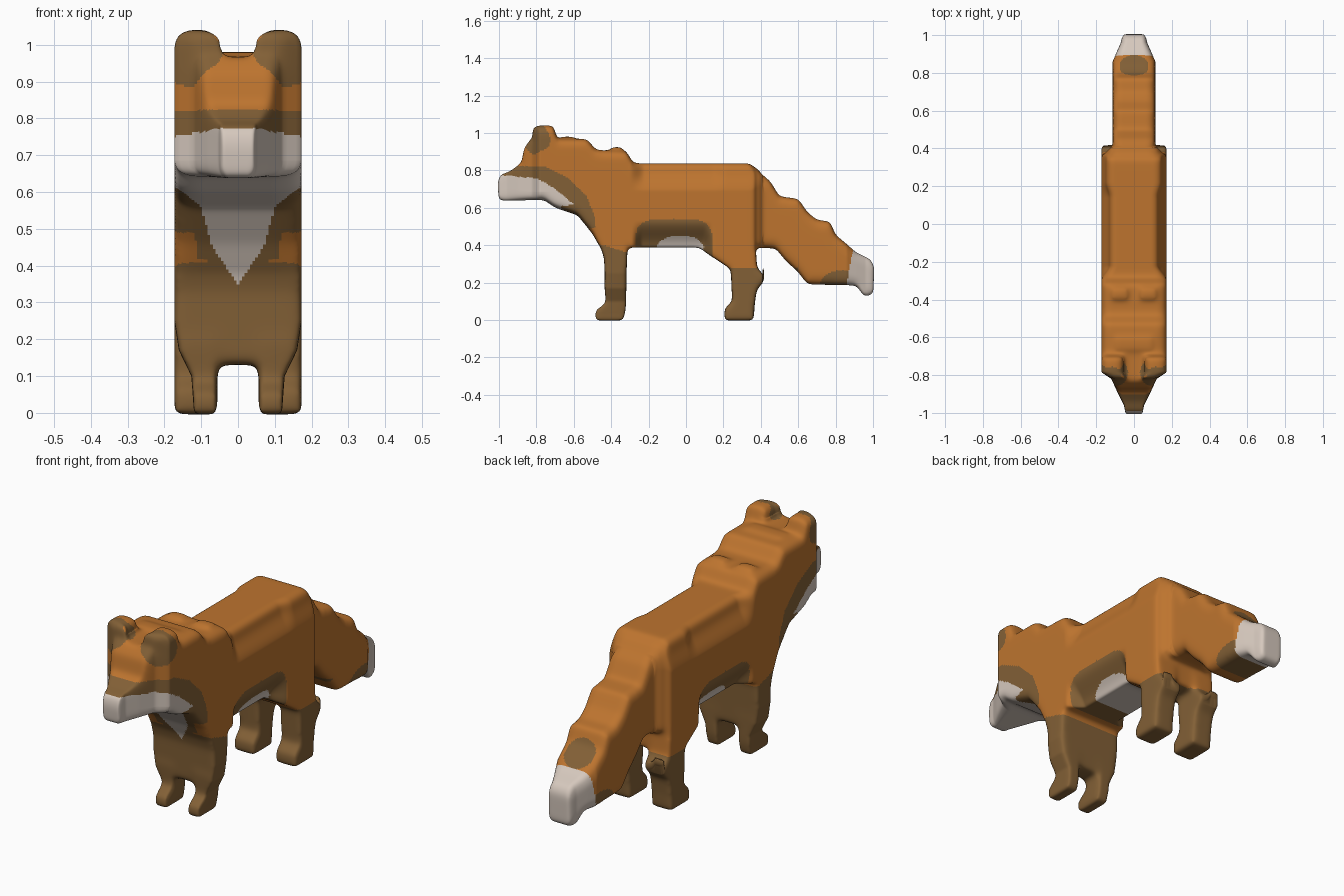
import bpy, bmesh, math
from mathutils import Vector

if "Cube" in bpy.data.objects:
    bpy.data.objects.remove(bpy.data.objects["Cube"])


def material(name, rgb):
    m = bpy.data.materials.new(name)
    m.diffuse_color = (*rgb, 1)
    m.use_nodes = True
    m.node_tree.nodes["Principled BSDF"].inputs["Base Color"].default_value = m.diffuse_color
    return m


MATS = [material("orange_fur", (0.51, 0.175, 0.028)),
        material("brown_fur", (0.225, 0.117, 0.037)),
        material("pale_fur", (0.67, 0.58, 0.51))]
ORANGE, BROWN, PALE = 0, 1, 2


def lerp(table, t):
    """Piecewise linear lookup."""
    if t <= table[0][0]:
        return table[0][1]
    for (a, u), (b, v) in zip(table, table[1:]):
        if t <= b:
            return u + (v - u) * (t - a) / (b - a)
    return table[-1][1]


def slab(bm, profile, x0, x1):
    """Side profile (y, z) extruded from x0 to x1."""
    f = bm.faces.new([bm.verts.new((x0, y, z)) for y, z in profile])
    res = bmesh.ops.extrude_face_region(bm, geom=[f])
    verts = [g for g in res["geom"] if isinstance(g, bmesh.types.BMVert)]
    bmesh.ops.translate(bm, verts=verts, vec=(x1 - x0, 0, 0))


def pair(bm, profile, x0, x1):
    slab(bm, profile, x0, x1)
    slab(bm, profile, -x1, -x0)


def sculpt(name, bm, warp, paint, rounds):
    """Fuse the slabs, soften them, then shape and colour the skin."""
    bmesh.ops.recalc_face_normals(bm, faces=bm.faces)
    bmesh.ops.triangulate(bm, faces=bm.faces)
    me = bpy.data.meshes.new(name)
    bm.to_mesh(me)
    bm.free()
    ob = bpy.data.objects.new(name, me)
    bpy.context.collection.objects.link(ob)
    r = ob.modifiers.new("fuse", 'REMESH')
    r.mode, r.voxel_size = 'VOXEL', 0.0072
    s = ob.modifiers.new("soften", 'SMOOTH')
    s.factor, s.iterations = 0.5, rounds
    skin = bpy.data.meshes.new_from_object(
        ob.evaluated_get(bpy.context.evaluated_depsgraph_get()))
    ob.modifiers.clear()
    ob.data = skin
    skin.name = name
    for v in skin.vertices:
        v.co = warp(v.co.copy())
    skin.update()
    skin.materials.clear()
    for m in MATS:
        skin.materials.append(m)
    for p in skin.polygons:
        p.use_smooth = True
        p.material_index = paint(p.center, p.normal)
    return ob


bm = bmesh.new()
W = 0.173
# head, neck and torso
slab(bm, [(-1.008, .73), (-.995, .775), (-.94, .795), (-.88, .84), (-.865, .92),
          (-.83, .967), (-.53, .968), (-.48, .908), (-.32, .903), (-.28, .837),
          (.345, .837), (.37, .80), (.37, .39), (.37, .28), (.24, .27), (.19, .305),
          (.12, .35), (.07, .388), (-.31, .388), (-.46, .39), (-.50, .46),
          (-.58, .56), (-.70, .60), (-.76, .642), (-1.0, .637)], -W, W)
# neck ruffs
slab(bm, [(-.67, .9), (-.67, .98), (-.60, .98), (-.58, .9)], -.10, .10)
pair(bm, [(-.42, .85), (-.40, .925), (-.34, .925), (-.33, .85)], .03, .12)
# ears
pair(bm, [(-.82, .92), (-.82, 1.03), (-.79, 1.04), (-.71, 1.04), (-.675, .93)], .055, W)
# joined forelimbs with split feet
slab(bm, [(-.465, .42), (-.438, .33), (-.43, .13), (-.322, .13), (-.312, .42)], -W, W)
pair(bm, [(-.438, .2), (-.428, .09), (-.485, .05), (-.485, -.004), (-.335, -.004),
          (-.322, .06), (-.318, .2)], .056, W)
# hind legs with hocks
pair(bm, [(.235, .36), (.247, .10), (.205, .06), (.205, -.004), (.362, -.004),
          (.367, .08), (.378, .16), (.42, .21), (.42, .235), (.38, .28),
          (.372, .4)], .056, W)
# rump fillet and tail
slab(bm, [(.30, .80), (.37, .81), (.40, .77), (.40, .40), (.30, .39)], -.142, .142)
slab(bm, [(.30, .80), (.37, .82), (.41, .775), (.45, .742), (.50, .66), (.60, .648),
          (.65, .575), (.70, .535), (.77, .526), (.80, .455), (.86, .405), (.91, .36),
          (.985, .325), (1.006, .29), (1.002, .14), (.955, .122), (.91, .185),
          (.65, .190), (.60, .255), (.53, .32), (.48, .382), (.37, .388),
          (.30, .40)], -.113, .113)

MUZZLE = [(-1.0, .046), (-.96, .052), (-.90, .082), (-.82, .118), (-.785, .17)]
FOOT = [(.03, .120), (.10, .125), (.17, .158), (.25, .17)]
TAIL = [(.86, .113), (.91, .092), (.96, .07), (1.0, .062)]
TAIL_MID = [(.42, .57), (.65, .39), (.85, .30), (1.0, .23)]


def bump(t, a, b, soft=.06):
    """Soft window between a and b."""
    k = max(min((t - a) / soft, (b - t) / soft, 1), 0)
    return k ** 2 * (3 - 2 * k)


def ramp(t):
    t = min(max(t, 0), 1)
    return t * t * (3 - 2 * t)


def rim(x, start, width):
    """Quarter-round falloff towards an edge, 0 to 1."""
    t = min(max((x - start) / width, 0), 1)
    return 1 - math.sqrt(1 - t * t)


def warp(c):
    x, y, z = abs(c.x), c.y, c.z
    # rounded rims on back, ears, tail, jaw and chest
    if y > .41:
        c.z -= .035 * rim(x, .06, .055) * max(-1, min(1, (z - lerp(TAIL_MID, y)) / .08))
    else:
        c.z -= .035 * rim(x, .115, .06) * ramp((z - .62) / .12) * ramp((y + .95) / .12)
        c.z -= .035 * rim(.175 - x, .07, .055) * ramp((z - .985) / .03)
        if y < -.44 and z > .35:
            c.z += .03 * rim(x, .09, .085) * ramp((.72 - z) / .06) * ramp((z - .36) / .1)
    if y < -.785:                                  # tapered muzzle
        c.x *= lerp(MUZZLE, y) / .17
    if y > .86:                                    # tapered tail tip
        c.x *= lerp(TAIL, y) / .113
    if y < -.25 and z < .25 and x > .06:           # narrow forefeet
        k = (lerp(FOOT, z) - .06) / .11
        c.x = math.copysign(.06 + (x - .06) * k, c.x)
    # tucked belly, sloped back and rump
    c.x *= 1 - .38 * bump(y, -.29, .15) * ramp((.53 - z) / .14)
    slope = .24 * bump(y, -.30, .22, .08) + .14 * bump(y, .14, .46, .08)
    c.x *= 1 - slope * ramp((z - .71) / .12)
    return c


PALE_EDGE = [(-1, .775), (-.8, .757), (-.72, .715), (-.6, .62), (-.5, .49), (-.46, .35)]
BROWN_EDGE = [(-1, .825), (-.75, .82), (-.63, .76), (-.53, .66), (-.49, .56), (-.465, .3)]
BIB = [(.35, 0), (.45, .07), (.56, .10), (.60, .15), (.62, .18)]
TIP = [(.2, .86), (.27, .872), (.36, .89), (.42, .905)]


def paint(c, n):
    x, y, z = abs(c.x), c.y, c.z
    if (Vector((x, y, z)) - Vector((.115, -.785, .962))).length < .083:
        return BROWN
    if y > .6:                                       # tail tip and its rings
        if y > lerp(TIP, z):
            return PALE
        top = Vector((x, y - .83, z - .42)).length < .078
        low = ((y - .83) / .115) ** 2 + ((z - .18) / .085) ** 2 < 1
        return BROWN if top or low else ORANGE
    bib = lerp(BIB, z)
    if y < -.4 and z > .35:                          # face and chest
        front = n.y < -.4 and z < .66
        if x < bib and (front or z < lerp(PALE_EDGE, y)):
            return PALE
        if z < lerp(BROWN_EDGE, y) and (z > .49 or x < .11):
            return BROWN
        if front and x < bib + .04:
            return BROWN
    if y < -.29 and z < .36 - .3 * (y + .31):        # stockings
        return BROWN
    if y > .15 and z < .28:
        return BROWN
    if z < .56:                                      # belly patch
        if ((y + .03) / .125) ** 2 + ((z - .385) / .067) ** 2 < 1:
            return PALE
        if ((y + .065) / .205) ** 4 + ((z - .39) / .15) ** 4 < 1:
            return BROWN
    return ORANGE


sculpt("fox_body", bm, warp, paint, 60)
